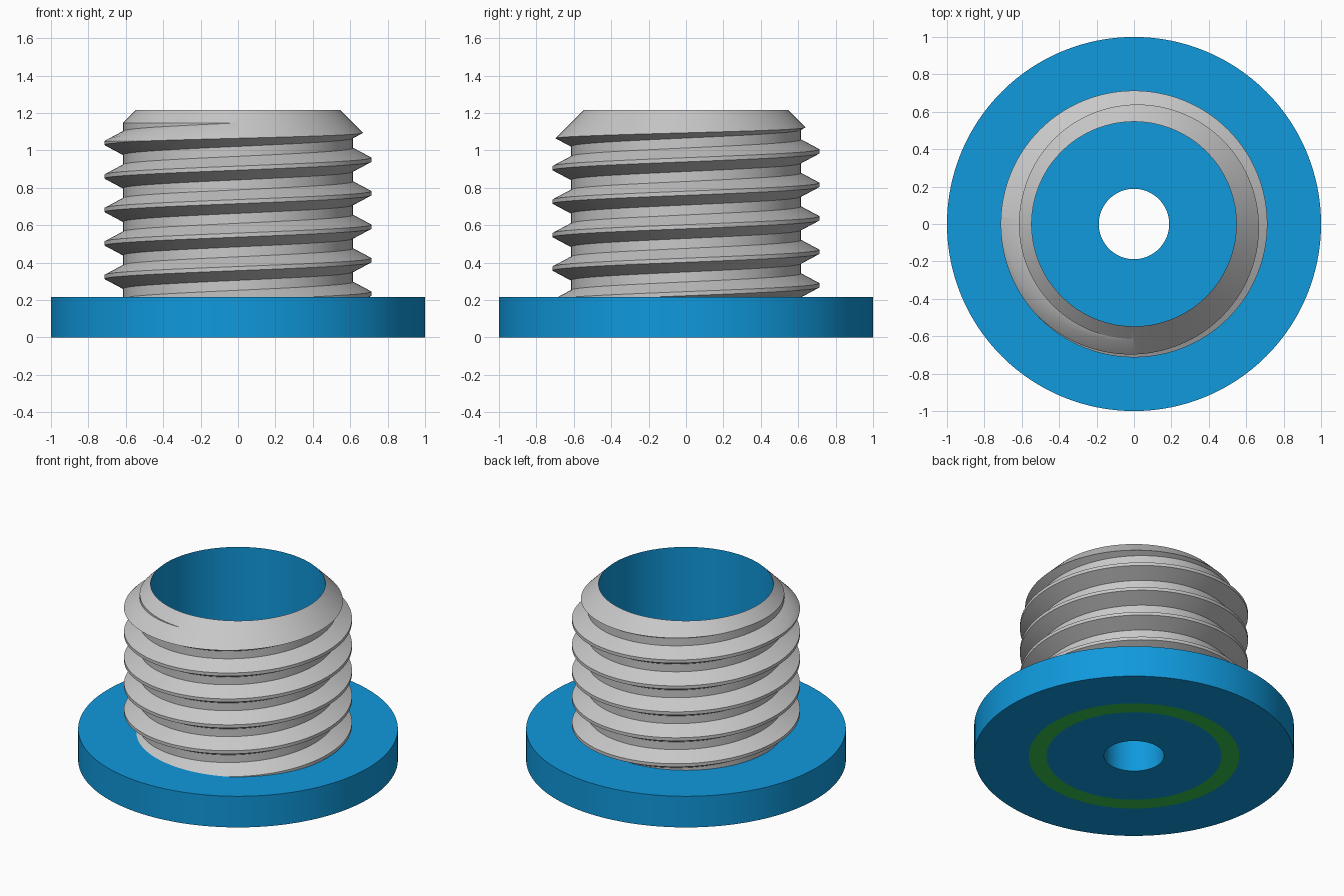
import bpy
import bmesh
import math

if "Cube" in bpy.data.objects:
    bpy.data.objects.remove(bpy.data.objects["Cube"])

SEG = 128
PITCH = 0.179
FLANGE_H = 0.215
BORE_R = 0.547


def material(name, rgb):
    m = bpy.data.materials.new(name)
    m.diffuse_color = (*rgb, 1.0)
    m.use_nodes = True
    m.node_tree.nodes["Principled BSDF"].inputs["Base Color"].default_value = m.diffuse_color
    return m


blue = material("blue", (0.005, 0.32, 0.72))
grey = material("grey", (0.58, 0.58, 0.58))
green = material("green", (0.035, 0.56, 0.08))


def finish(bm, name):
    bmesh.ops.recalc_face_normals(bm, faces=bm.faces)
    me = bpy.data.meshes.new(name)
    bm.to_mesh(me)
    bm.free()
    ob = bpy.data.objects.new(name, me)
    bpy.context.collection.objects.link(ob)
    return ob


def activate(ob):
    bpy.ops.object.select_all(action='DESELECT')
    ob.select_set(True)
    bpy.context.view_layer.objects.active = ob


def lathe(name, profile, offset=0.0):
    """Revolve a closed (radius, height) profile around z."""
    bm = bmesh.new()
    rings = []
    for i in range(SEG):
        a = 2 * math.pi * (i + offset) / SEG
        rings.append([bm.verts.new((r * math.cos(a), r * math.sin(a), z))
                      for r, z in profile])
    n = len(profile)
    for i in range(SEG):
        p, q = rings[i], rings[(i + 1) % SEG]
        for k in range(n):
            bm.faces.new((p[k], q[k], q[(k + 1) % n], p[(k + 1) % n]))
    return finish(bm, name)


def thread_solid(name, turns, z_start, section):
    """Solid screw: the section repeats up each column, climbing one pitch per turn."""
    bm = bmesh.new()
    n = len(section)
    cols = []
    for i in range(SEG):
        a = 2 * math.pi * i / SEG
        col = []
        for k in range(turns * n + (n if i == 0 else 0) + 1):
            r, dz = section[k % n]
            z = z_start + (k // n) * PITCH + dz + PITCH * i / SEG
            col.append(bm.verts.new((r * math.cos(a), r * math.sin(a), z)))
        cols.append(col)
    for i in range(SEG):
        last = i == SEG - 1
        p, q = cols[i], cols[(i + 1) % SEG]
        s = n if last else 0
        for k in range(turns * n):
            bm.faces.new((p[k], q[k + s], q[k + 1 + s], p[k + 1]))
    # close both ends with fans
    z_end = z_start + turns * PITCH
    low = bm.verts.new((0, 0, z_start - 0.2))
    high = bm.verts.new((0, 0, z_end + 0.4))
    middle = (z_start + z_end) / 2
    for e in [e for e in bm.edges if e.is_boundary]:
        a, b = e.verts
        bm.faces.new((a, b, low if a.co.z < middle else high))
    return finish(bm, name)


# flange with a centre hole and a coloured ring underneath
flange = lathe("flange", [(0.188, 0), (BORE_R, 0), (0.658, 0), (1, 0),
                          (1, FLANGE_H), (0.188, FLANGE_H)])
flange.data.materials.append(blue)
flange.data.materials.append(green)
for f in flange.data.polygons:
    r = math.hypot(f.center.x, f.center.y)
    f.material_index = int(f.center.z < 0.001 and BORE_R < r < 0.658)

# threaded tube: screw trimmed to a bored, chamfered envelope
ROOT, CREST = 0.615, 0.713
section = [(CREST, -0.011), (CREST, 0.011), (ROOT, 0.063), (ROOT, 0.116)]
tube = thread_solid("threaded_tube", 9, 0.95 - 6 * PITCH, section)
top = 1.215
envelope = lathe("tube_envelope", [(BORE_R, 0.2), (0.8, 0.2),
                                   (0.8, top - 0.8 + BORE_R), (BORE_R, top)], 0.5)
envelope.hide_render = True
activate(tube)
mod = tube.modifiers.new("trim", 'BOOLEAN')
mod.operation = 'INTERSECT'
mod.solver = 'EXACT'
mod.object = envelope
bpy.ops.object.modifier_apply(modifier=mod.name)
bpy.data.objects.remove(envelope, do_unlink=True)

# bore wall is blue, threads and chamfer are grey
tube.data.materials.clear()
tube.data.materials.append(grey)
tube.data.materials.append(blue)
for f in tube.data.polygons:
    inward = f.normal.x * f.center.x + f.normal.y * f.center.y < 0
    f.material_index = int(inward and abs(f.normal.z) < 0.1)

for ob in (flange, tube):
    activate(ob)
    bpy.ops.object.shade_smooth_by_angle(angle=math.radians(30))
